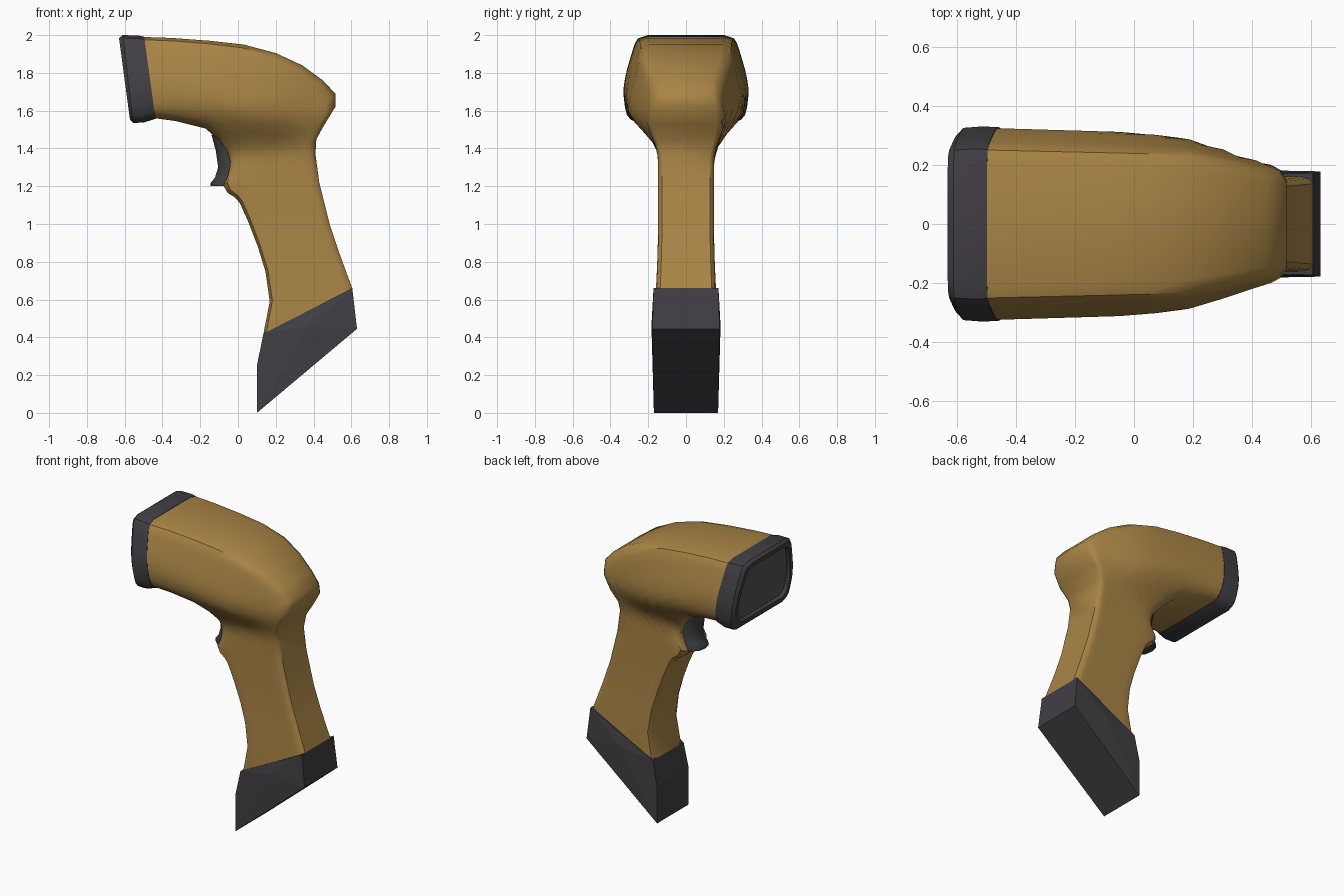
import bpy, bmesh, math

if "Cube" in bpy.data.objects:
    bpy.data.objects.remove(bpy.data.objects["Cube"])


def material(name, rgb):
    m = bpy.data.materials.new(name)
    m.diffuse_color = (*rgb, 1)
    m.use_nodes = True
    m.node_tree.nodes["Principled BSDF"].inputs["Base Color"].default_value = m.diffuse_color
    return m


OCHRE = material("ochre_plastic", (0.40, 0.235, 0.06))
DARK = material("dark_rubber", (0.053, 0.050, 0.058))
GLASS = material("grey_window", (0.085, 0.085, 0.083))


def smooth(a, b, v):
    u = min(1, max(0, (v - a) / (b - a)))
    return u * u * (3 - 2 * u)


def finish(name, bm, mats, angle):
    bmesh.ops.recalc_face_normals(bm, faces=bm.faces)
    me = bpy.data.meshes.new(name)
    bm.to_mesh(me)
    bm.free()
    ob = bpy.data.objects.new(name, me)
    bpy.context.collection.objects.link(ob)
    for m in mats:
        me.materials.append(m)
    bpy.ops.object.select_all(action='DESELECT')
    ob.select_set(True)
    bpy.context.view_layer.objects.active = ob
    if angle:
        bpy.ops.object.shade_smooth_by_angle(angle=math.radians(angle))
    return ob


def loft(rings, end_material=0):
    """Skin closed rings and cap both ends."""
    bm = bmesh.new()
    loops = [[bm.verts.new(p) for p in r] for r in rings]
    n = len(loops[0])
    for a, b in zip(loops, loops[1:]):
        for i in range(n):
            j = (i + 1) % n
            bm.faces.new((a[i], a[j], b[j], b[i]))
    bm.faces.new(loops[0])
    bm.faces.new(loops[-1]).material_index = end_material
    return bm


# Half-width fractions from the outer (top/back) to the inner (bottom/front) side
T = [0, .035, .09, .18, .3, .4, .5, .6, .7, .82, .91, .965, 1]
HEAD = [.62, .77, .82, .86, .91, .95, .98, 1, 1, .98, .95, .89, .78]
GRIP = [.86, .97, 1, 1, 1, 1, 1, 1, 1, 1, 1, .97, .75]


def ring(outer, inner, width, k=0):
    """Mirrored section spanning two points of the side profile."""
    side = []
    for t, h, g in zip(T, HEAD, GRIP):
        x = outer[0] + (inner[0] - outer[0]) * t
        z = outer[1] + (inner[1] - outer[1]) * t
        side.append((x, width(x, z) * (h + (g - h) * k), z))
    return side + [(x, -y, z) for x, y, z in reversed(side)]


def body_width(x, z):
    head = .325 - .03 * (x + .5) - .45 * max(0, x - .15) ** 1.5
    grip = .148 + .015 * (1 - smooth(.5, .95, z))
    s = max(smooth(1.36, 1.62, z), 1 - smooth(-.47, -.2, x))
    return grip + (head - grip) * s


# Body: head bending down into the handle, as outer/inner profile pairs
stations = [
    ((-.50, 1.99), (-.44, 1.56)), ((-.35, 1.985), (-.33, 1.545)),
    ((-.15, 1.97), (-.17, 1.505)), ((.03, 1.95), (-.10, 1.44)),
    ((.20, 1.905), (-.055, 1.38)), ((.34, 1.84), (-.04, 1.33)),
    ((.45, 1.76), (-.045, 1.29)), ((.515, 1.69), (-.055, 1.25)),
    ((.515, 1.62), (-.078, 1.205)), ((.46, 1.53), (-.055, 1.165)),
    ((.415, 1.45), (-.015, 1.14)), ((.41, 1.37), (.01, 1.11)),
    ((.43, 1.22), (.055, 1.01)), ((.485, 1.0), (.105, .88)),
    ((.535, .85), (.145, .75)), ((.575, .74), (.168, .59)),
    ((.605, .66), (.135, .42)),
]
finish("scanner_body",
       loft([ring(o, i, body_width, smooth(5, 10, n))
             for n, (o, i) in enumerate(stations)]), [OCHRE], 38)

# Nose collar with a recessed window as its last cap
collar = [
    ((-.497, 1.992), (-.437, 1.557), .327), ((-.53, 1.998), (-.50, 1.537), .330),
    ((-.61, 2.0), (-.555, 1.535), .325), ((-.63, 1.985), (-.572, 1.553), .305),
    ((-.626, 1.955), (-.576, 1.583), .278), ((-.60, 1.950), (-.552, 1.588), .274),
]
finish("nose_collar",
       loft([ring(o, i, lambda x, z, w=w: w) for o, i, w in collar], 1),
       [DARK, GLASS], 35)

# Trigger: curved side profile, its front swept back toward the sides
profile = [(-.14, 1.47), (-.118, 1.39), (-.105, 1.30), (-.122, 1.245), (-.147, 1.215),
           (-.145, 1.20), (-.08, 1.20), (-.04, 1.25), (-.03, 1.34), (-.05, 1.47)]
rings = []
for y in (-.09, -.08, -.05, 0, .05, .08, .09):
    back = .055 * (abs(y) / .09) ** 3
    rings.append([(x + (back if n < 7 else 0), y, z) for n, (x, z) in enumerate(profile)])
finish("trigger", loft(rings), [DARK], 40)

# Base: slanted foot whose sides bulge out below the handle
foot = [(.135, .42, .166), (.37, .46, .183), (.605, .66, .172),
        (.63, .445, .178), (.10, 0, .170), (.10, .25, .172)]
bm = bmesh.new()
L, R = [[bm.verts.new((x, s * y, z)) for x, z, y in foot] for s in (-1, 1)]
for v in (L, R):
    bm.faces.new((v[0], v[1], v[2]))
    bm.faces.new((v[1], v[2], v[3]))
    bm.faces.new((v[1], v[3], v[4]))
    bm.faces.new((v[1], v[4], v[5], v[0]))
for i, j in ((0, 2), (2, 3), (3, 4), (4, 5), (5, 0)):
    bm.faces.new((L[i], L[j], R[j], R[i]))
finish("base_foot", bm, [DARK], 0)
